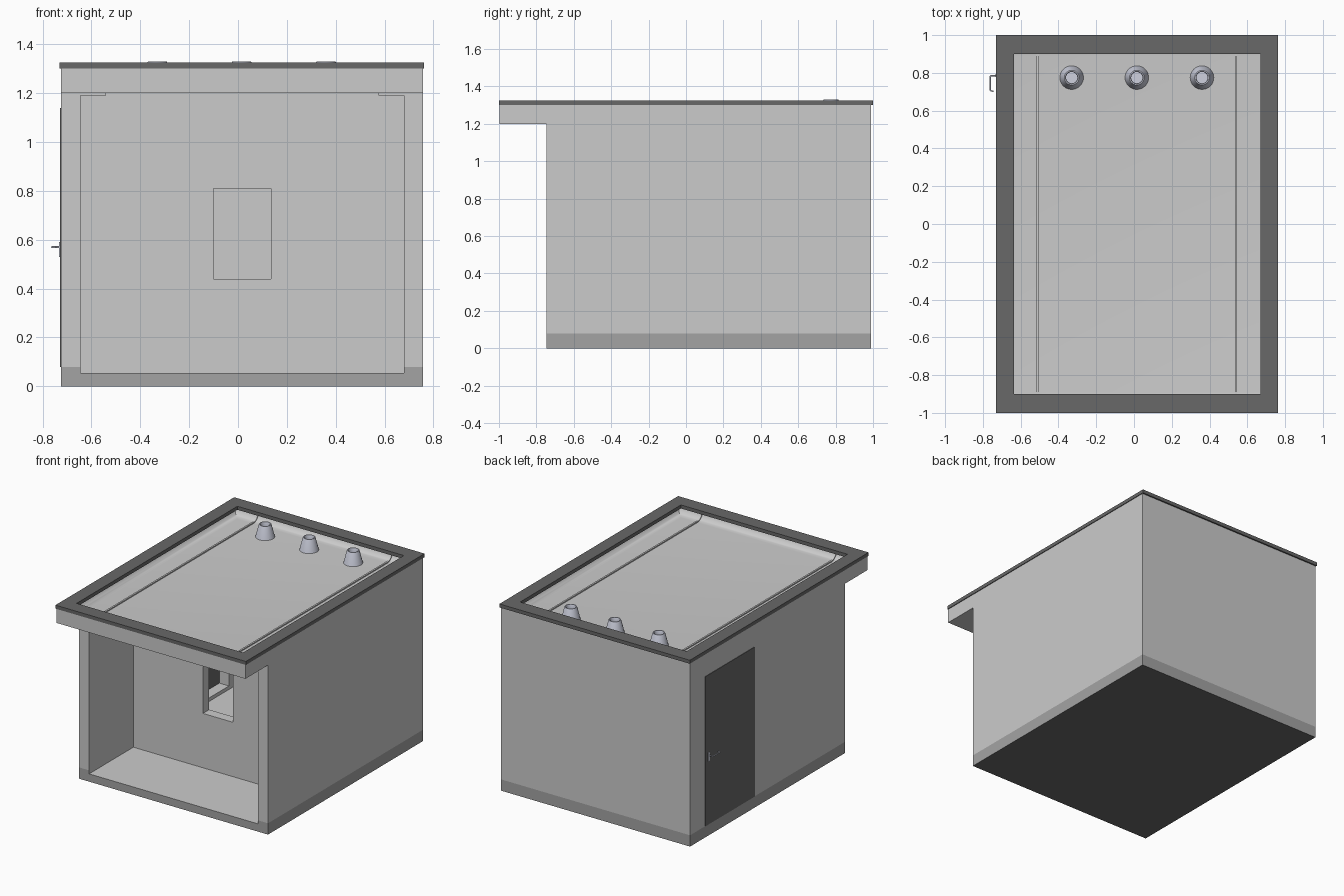
import bpy, bmesh, math
from mathutils import Vector

if "Cube" in bpy.data.objects:
    bpy.data.objects.remove(bpy.data.objects["Cube"])


def material(name, v):
    m = bpy.data.materials.new(name)
    m.diffuse_color = (*v, 1) if isinstance(v, tuple) else (v, v, v, 1)
    m.use_nodes = True
    m.node_tree.nodes["Principled BSDF"].inputs["Base Color"].default_value = m.diffuse_color
    return m


WALL = material("wall_grey", 0.8)
ROOM = material("room_grey", 0.54)
PLINTH = material("plinth_grey", 0.37)
DARK = material("dark_grey", 0.14)
METAL = material("vent_metal", (0.62, 0.64, 0.74))


def loft(name, rings, mats=(), caps=True):
    """Join equal-length point rings with quads."""
    bm = bmesh.new()
    rows = [[bm.verts.new(p) for p in r] for r in rings]
    n = len(rows[0])
    for a, b in zip(rows, rows[1:]):
        for i in range(n):
            j = (i + 1) % n
            bm.faces.new((a[i], a[j], b[j], b[i]))
    if caps:
        bm.faces.new(rows[0][::-1])
        bm.faces.new(rows[-1])
    bmesh.ops.recalc_face_normals(bm, faces=bm.faces)
    me = bpy.data.meshes.new(name)
    bm.to_mesh(me)
    bm.free()
    ob = bpy.data.objects.new(name, me)
    bpy.context.collection.objects.link(ob)
    for m in mats:
        me.materials.append(m)
    return ob


def rect(x0, x1, y0, y1, z):
    return [(x0, y0, z), (x1, y0, z), (x1, y1, z), (x0, y1, z)]


def box(name, x0, x1, y0, y1, z0, z1, mats=()):
    return loft(name, [rect(x0, x1, y0, y1, z0), rect(x0, x1, y0, y1, z1)], mats)


def cut(ob, cutter):
    mod = ob.modifiers.new("cut", 'BOOLEAN')
    mod.operation, mod.solver, mod.object = 'DIFFERENCE', 'EXACT', cutter
    bpy.context.view_layer.objects.active = ob
    bpy.ops.object.modifier_apply(modifier=mod.name)
    bpy.data.objects.remove(cutter)


def smooth(ob, deg=30):
    bpy.ops.object.select_all(action='DESELECT')
    ob.select_set(True)
    bpy.context.view_layer.objects.active = ob
    bpy.ops.object.shade_smooth_by_angle(angle=math.radians(deg))


# Building body: side profile with front overhang, extruded across x
side = [(-.745, 0), (.99, 0), (.99, 1.3), (-.998, 1.3), (-.998, 1.2), (-.745, 1.2)]
body = loft("building_body", [[(x, y, z) for y, z in side] for x in (-.725, .757)],
            (WALL, ROOM, PLINTH, DARK))

# Front and back rooms, ceiling slightly lower along both sides
room = [(-.645, .055), (.68, .055), (.68, 1.19), (.575, 1.19),
        (.575, 1.2), (-.54, 1.2), (-.54, 1.19), (-.645, 1.19)]
for y0, y1 in ((-.8, -.25), (-.18, .9)):
    cut(body, loft("room_cutter", [[(x, y, z) for x, z in room] for y in (y0, y1)]))

# Window in the dividing wall, doorway in the left wall
cut(body, box("window_cutter", -.1, .135, -.3, -.1, .44, .81))
cut(body, box("door_cutter", -.8, -.6, .27, .82, .08, 1.14))

# Roof pan with rounded edges
R, FLOOR, N = .06, 1.24, 8
arc = [(R * (1 - math.cos(t)), FLOOR + R * (1 - math.sin(t)))
       for t in (math.pi / 2 * i / N for i in range(N + 1))]
pan = [(0, 1.4)] + arc
cut(body, loft("pan_cutter", [rect(-.69 + d, .725 - d, -.95 + d, .95 - d, z) for d, z in pan]))

# Colour the body by area: plinth band, front room, underside
bm = bmesh.new()
bm.from_mesh(body.data)
bmesh.ops.bisect_plane(bm, geom=bm.verts[:] + bm.edges[:] + bm.faces[:],
                       plane_co=(0, 0, .08), plane_no=(0, 0, 1))
for f in bm.faces:
    c = f.calc_center_median()
    inside = -.65 < c.x < .69 and -.74 < c.y < -.24 and .05 < c.z < 1.205
    f.material_index = 0
    if c.z < .001:
        f.material_index = 3
    elif inside:
        f.material_index = 1
    elif c.z < .08 and (c.x < -.72 or c.x > .75 or c.y < -.74 or c.y > .98):
        f.material_index = 2
bm.to_mesh(body.data)
bm.free()
smooth(body)

# Dark trim frame around the roof
trim = box("roof_trim", -.73, .762, -1, 1, 1.3, 1.325, (DARK,))
cut(trim, box("trim_cutter", -.635, .67, -.9, .9, 1.2, 1.4))

# Roof seams: thin strips that follow the pan up both ends
path = [(-.95 + d, z) for d, z in arc]
path += [(-y, z) for y, z in reversed(path)]
for label, x in (("left", -.51), ("right", .54)):
    rings = []
    for y, z in path:
        k = .008 * min(1, max(0, (.95 - abs(y)) / R))
        dy = math.copysign(.008 - k, -y)
        rings.append([(x - .006, y, z - .003), (x + .006, y, z - .003),
                      (x + .006, y + dy, z + k), (x - .006, y + dy, z + k)])
    smooth(loft(label + "_roof_seam", rings, (WALL,)))

# Three roof vents: tapered, hollow at the top
vent = [(.063, FLOOR - .002), (.042, 1.322), (.039, 1.329), (.033, 1.329),
        (.03, 1.322), (.03, 1.29)]
for i, x in enumerate((-.33, .015, .36)):
    rings = [[(x + r * math.cos(a), .775 + r * math.sin(a), z)
              for a in (math.tau * s / 32 for s in range(32))] for r, z in vent]
    smooth(loft(f"roof_vent_{i + 1}", rings, (METAL,)), 40)

# Door panel set flush in the doorway
box("door", -.728, -.72, .27, .82, .08, 1.14, (DARK,))

# Door handle: back plate and bent lever
box("handle_plate", -.732, -.727, .777, .793, .53, .59, (METAL,))
cu = bpy.data.curves.new("handle_lever", 'CURVE')
cu.dimensions, cu.bevel_depth, cu.bevel_resolution = '3D', .004, 2
cu.use_fill_caps = True
sp = cu.splines.new('POLY')
pts = [(-.728, .785), (-.756, .785), (-.761, .78), (-.761, .71), (-.757, .704), (-.745, .704)]
sp.points.add(len(pts) - 1)
for p, (x, y) in zip(sp.points, pts):
    p.co = (x, y, .57, 1)
cu.materials.append(METAL)
bpy.context.collection.objects.link(bpy.data.objects.new("handle_lever", cu))
